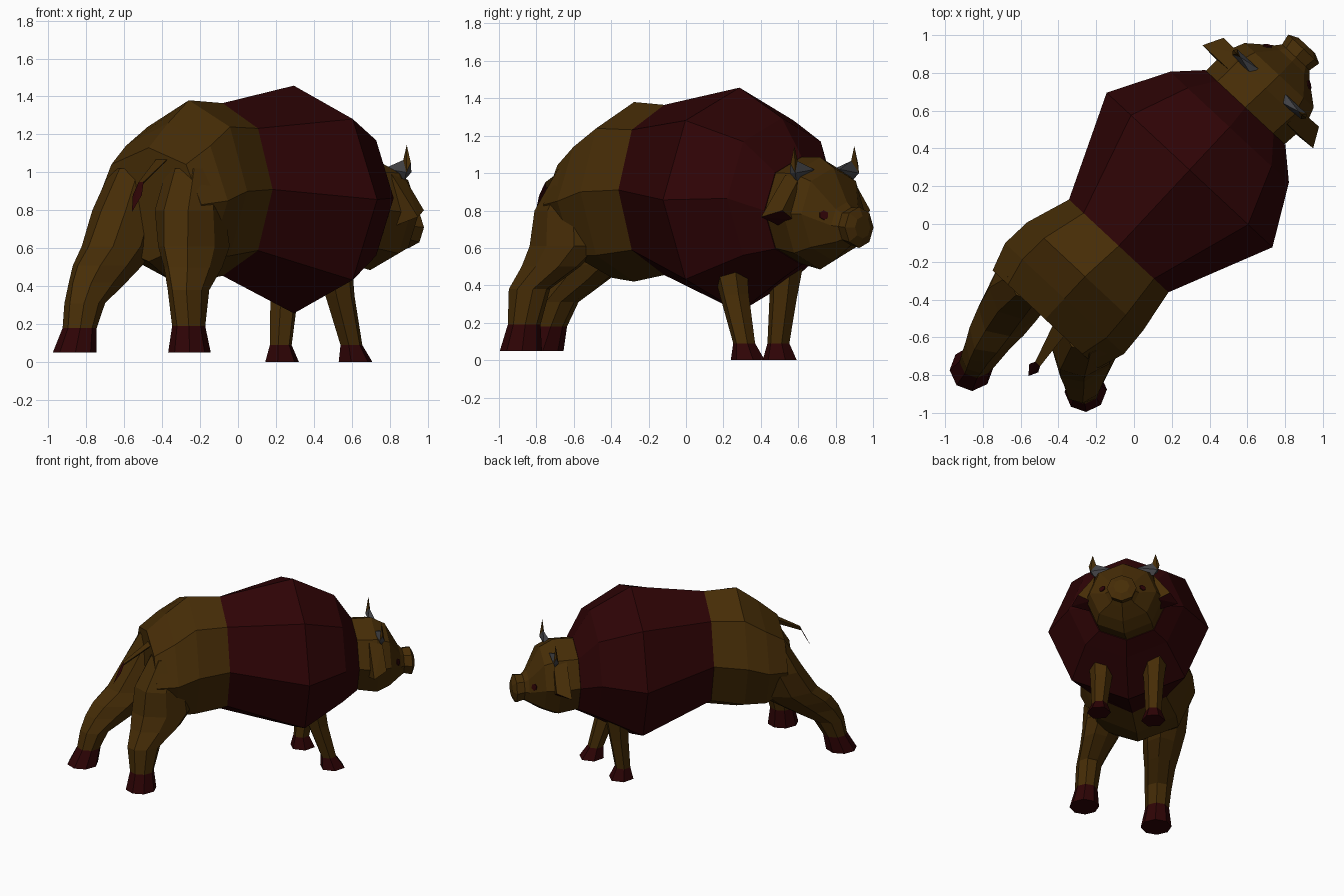
import bpy, bmesh, math
from mathutils import Vector

C, S = math.cos(math.radians(47)), math.sin(math.radians(47))


def P(u, v, z):
    """Animal space (forward, right, up) to world space."""
    return Vector((u * C + v * S, u * S - v * C, z))


def material(name, rgb):
    m = bpy.data.materials.new(name)
    m.diffuse_color = (*rgb, 1)
    return m


BROWN = material("brown hide", (0.062, 0.026, 0.002))
MAROON = material("dark maroon", (0.027, 0.001, 0.0015))
GREY = material("horn grey", (0.055, 0.055, 0.06))


def finish(name, bm, mats, rule=None):
    bmesh.ops.recalc_face_normals(bm, faces=bm.faces)
    bm.normal_update()
    if rule:
        for f in bm.faces:
            f.material_index = int(rule(f))
    me = bpy.data.meshes.new(name)
    bm.to_mesh(me)
    bm.free()
    for m in mats:
        me.materials.append(m)
    ob = bpy.data.objects.new(name, me)
    bpy.context.collection.objects.link(ob)
    return ob


def loft(name, rings, axis, mats, rule=None, n=8):
    """Skin rings (u, v, z, half width, half height), square to axis."""
    bm = bmesh.new()
    loops = []
    for u, v, z, a, b in rings:
        loop = []
        for i in range(n):
            t = 2 * math.pi * i / n
            p, q = a * math.cos(t), b * math.sin(t)
            co = P(u, v + p, z + q) if axis == "u" else P(u + q, v + p, z)
            loop.append(bm.verts.new(co))
        loops.append(loop)
    for l0, l1 in zip(loops, loops[1:]):
        for i in range(n):
            j = (i + 1) % n
            bm.faces.new((l0[i], l0[j], l1[j], l1[i]))
    bm.faces.new(loops[0])
    bm.faces.new(loops[-1])
    return finish(name, bm, mats, rule)


def hull(name, pts, mats, rule=None):
    bm = bmesh.new()
    for p in pts:
        bm.verts.new(P(*p))
    bmesh.ops.convex_hull(bm, input=bm.verts)
    return finish(name, bm, mats, rule)


# Shaggy front body
loft("mane_body", [(-0.14, 0.02, 0.91, 0.36, 0.455), (0.41, 0.02, 0.857, 0.6, 0.6),
                   (0.72, 0.02, 0.865, 0.43, 0.43), (0.853, 0.01, 0.80, 0.29, 0.29)],
     "u", [MAROON])

# Hindquarters
loft("hindquarters", [(-0.14, 0.02, 0.91, 0.36, 0.455), (-0.38, 0, 0.90, 0.42, 0.48),
                      (-0.54, 0, 0.85, 0.43, 0.41), (-0.69, 0.0, 0.83, 0.38, 0.30)],
     "u", [BROWN])

# Head with snout
head = loft("head", [(0.853, 0.01, 0.80, 0.285, 0.285), (1.0, 0.02, 0.785, 0.29, 0.30),
                     (1.10, 0.025, 0.78, 0.25, 0.25), (1.20, 0.025, 0.72, 0.125, 0.125),
                     (1.23, 0.025, 0.715, 0.10, 0.10), (1.29, 0.025, 0.71, 0.112, 0.11),
                     (1.315, 0.025, 0.71, 0.06, 0.06)], "u", [BROWN])

# Hind legs: thigh, hock and hoof, in a striding pose
HIND = {
    "right": [(-0.56, 0.20, 1.02, 0.14, 0.14), (-0.63, 0.24, 0.80, 0.17, 0.20),
              (-0.63, 0.27, 0.61, 0.15, 0.23), (-0.69, 0.32, 0.50, 0.12, 0.19),
              (-0.79, 0.38, 0.38, 0.095, 0.125), (-0.81, 0.40, 0.19, 0.085, 0.09),
              (-0.82, 0.415, 0.05, 0.11, 0.115)],
    "left": [(-0.56, -0.20, 1.02, 0.14, 0.14), (-0.63, -0.21, 0.80, 0.17, 0.20),
             (-0.72, -0.19, 0.61, 0.16, 0.23), (-0.83, -0.165, 0.51, 0.14, 0.23),
             (-0.93, -0.145, 0.42, 0.115, 0.19), (-1.05, -0.125, 0.31, 0.10, 0.115),
             (-1.10, -0.115, 0.18, 0.09, 0.09), (-1.15, -0.105, 0.05, 0.115, 0.115)],
}
for side, rings in HIND.items():
    loft(side + "_hind_leg", rings, "z", [BROWN, MAROON],
         lambda f: f.calc_center_median().z < 0.15)

# Front legs
FRONT = {
    "right": [(0.52, 0.215, 0.50, 0.095, 0.095), (0.555, 0.217, 0.35, 0.08, 0.08),
              (0.635, 0.225, 0.09, 0.06, 0.06), (0.664, 0.228, 0.0, 0.09, 0.095)],
    "left": [(0.56, -0.18, 0.50, 0.095, 0.095), (0.545, -0.177, 0.33, 0.075, 0.075),
             (0.515, -0.172, 0.09, 0.06, 0.06), (0.525, -0.172, 0.0, 0.09, 0.095)],
}
for side, rings in FRONT.items():
    loft(side + "_front_leg", rings, "z", [BROWN, MAROON],
         lambda f: f.calc_center_median().z < 0.08, n=6)

# Horns, ears and eyes, mirrored about the head's centre line
for side, k in (("right", 1), ("left", -1)):
    def M(pts):
        return [(u, 0.02 + k * v, z) for u, v, z in pts]
    joint = [(1.01, 0.25, 1.0), (1.05, 0.25, 1.0), (1.03, 0.265, 1.05), (1.03, 0.21, 1.065)]
    hull(side + "_horn", M([(1.0, 0.10, 1.02), (1.05, 0.10, 1.02), (1.03, 0.15, 0.96),
                            (1.03, 0.22, 0.96)] + joint), [GREY])
    hull(side + "_horn_tip", M(joint + [(1.03, 0.235, 1.145)]), [BROWN])
    hull(side + "_ear", M([(0.94, 0.21, 0.99), (1.04, 0.22, 0.96), (0.94, 0.40, 0.765),
                           (1.045, 0.345, 0.80), (0.93, 0.25, 0.72), (1.04, 0.25, 0.75)]),
         [BROWN, MAROON], lambda f: f.normal.z < -0.3)
    ok, loc, nor, _ = head.closest_point_on_mesh(P(1.17, 0.025 + k * 0.15, 0.775))
    bm = bmesh.new()
    bmesh.ops.create_cone(bm, cap_ends=True, segments=6, radius1=0.026, radius2=0.026, depth=0.009)
    rot = nor.to_track_quat("Z", "Y")
    for vert in bm.verts:
        vert.co = rot @ vert.co + loc + nor * 0.003
    finish(side + "_eye", bm, [MAROON])

# Tail with tuft
mid = [(-0.89, 0.115, 0.95), (-0.89, 0.15, 0.95), (-0.90, 0.13, 0.92)]
hull("tail", [(-0.52, 0.00, 1.17), (-0.52, 0.12, 1.17), (-0.62, 0.06, 1.06)] + mid, [BROWN])
hull("tail_tuft", mid + [(-0.92, 0.10, 0.88), (-0.92, 0.165, 0.88), (-0.94, 0.135, 0.84),
                         (-0.97, 0.14, 0.79)], [MAROON])
